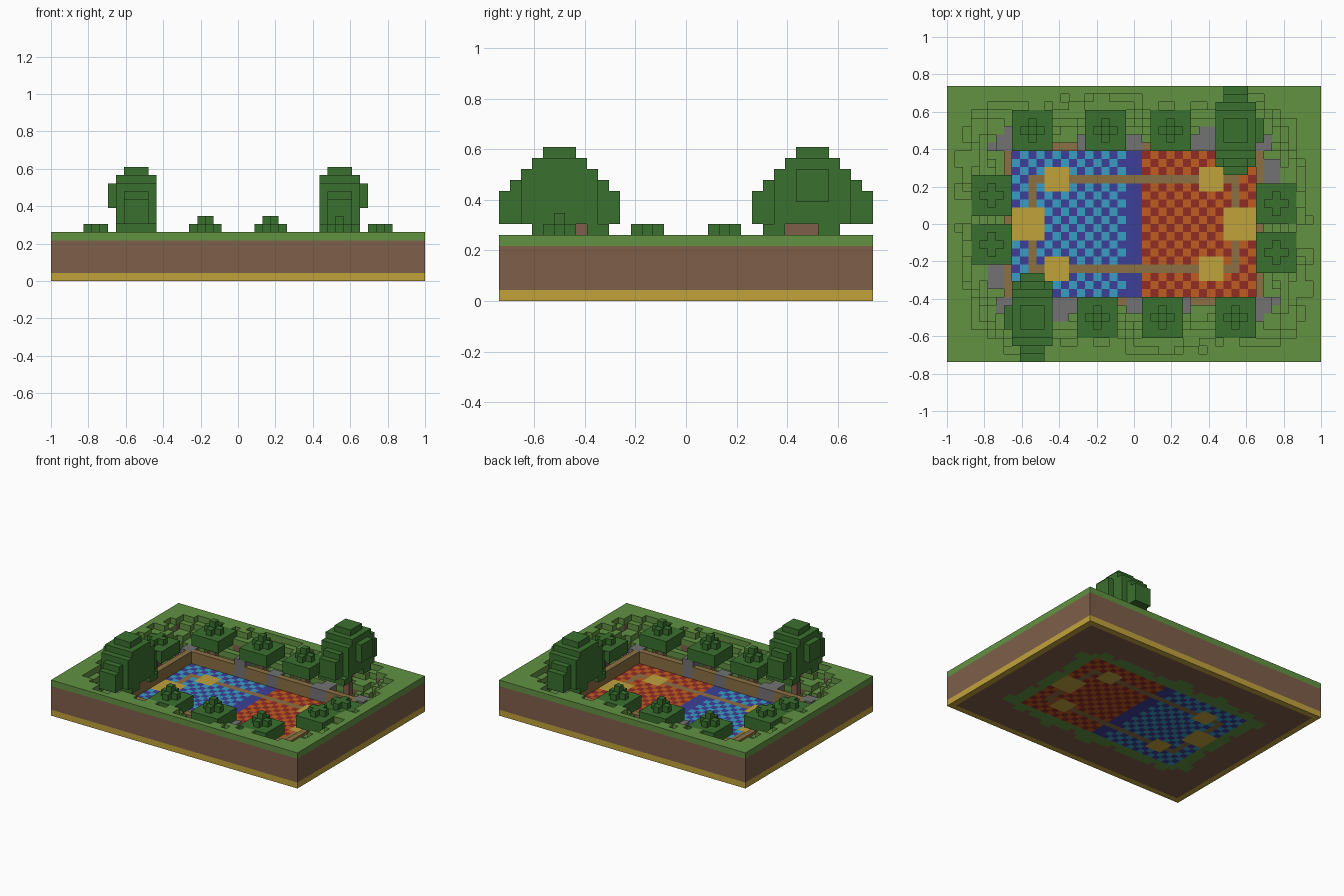
import bpy, bmesh
from mathutils import Vector, noise

cube = bpy.data.objects.get("Cube")
if cube:
    bpy.data.objects.remove(cube, do_unlink=True)

S = 2 / 46                      # block size
HX, HY = 23, 17                 # half size of the land in blocks
CX, CY = 15, 9                  # half size of the court in blocks
RIM = 6                         # blocks up to the rim

COLOURS = {
    "grass": (98, 146, 66), "dirt": (127, 94, 73), "sand": (192, 162, 60),
    "leaf": (58, 112, 46), "light_blue": (60, 156, 196), "dark_blue": (60, 64, 152),
    "orange": (192, 92, 32), "red": (146, 44, 38), "wood": (140, 112, 68),
    "stone": (116, 114, 116),
}


def linear(c):
    c /= 255
    return c / 12.92 if c <= 0.04045 else ((c + 0.055) / 1.055) ** 2.4


MATS = {}
for name, rgb in COLOURS.items():
    m = bpy.data.materials.new(name)
    m.use_nodes = True
    col = [linear(c) for c in rgb] + [1]
    m.diffuse_color = col
    bsdf = m.node_tree.nodes["Principled BSDF"]
    bsdf.inputs["Base Color"].default_value = col
    bsdf.inputs["Roughness"].default_value = 0.9
    MATS[name] = m

blocks = {}                     # (i, j, k) -> (part, colour)


def put(i, j, k, part, colour):
    if -HX <= i < HX and -HY <= j < HY:
        blocks[i, j, k] = (part, colour)


def put_pair(i, j, k, part, colour):
    """Place a block and its half-turn copy."""
    put(i, j, k, part + "_back", colour)
    put(-1 - i, -1 - j, k, part + "_front", colour)


def court_distance(i, j):
    dx = max(0, abs(i + 0.5) + 0.5 - CX)
    dy = max(0, abs(j + 0.5) + 0.5 - CY)
    return (dx * dx + dy * dy) ** 0.5


def ground(i, j):
    """Terraced height of the grass, rising from the court to the rim."""
    d = court_distance(i, j)
    if j < 0:
        i, j = -1 - i, -1 - j
    if d > 7.2:
        return RIM
    wobble = noise.noise(Vector((i * 0.37, j * 0.37, 4.2))) * 2.2
    return max(1, min(RIM, round(d - 1 + wobble))) if d > 2 else 1


# Terraced land
for i in range(-HX, HX):
    for j in range(-HY, HY):
        if court_distance(i, j) == 0:
            continue
        edge = i in (-HX, HX - 1) or j in (-HY, HY - 1)
        top = ground(i, j)
        for k in range(top):
            colour = "grass" if k == top - 1 else "sand" if edge and k == 0 else "dirt"
            put(i, j, k, "land", colour)


# Court floor
def court_colour(i, j):
    x, y = abs(i + 0.5), abs(j + 0.5)
    if (x > 11 and y < 2) or (abs(x - 9.5) < 2 and abs(y - 5.5) < 2):
        return "sand"
    if (y == 5.5 and x < 13) or (x == 12.5 and y < 6):
        return "wood"
    if x < 1:
        return "dark_blue"
    pair = ("light_blue", "dark_blue") if i < 0 else ("orange", "red")
    return pair[(i + j) % 2]


for i in range(-CX, CX):
    for j in range(-CY, CY):
        put(i, j, 0, "court", court_colour(i, j))

# Low wooden wall around the court
for i in range(-CX - 1, CX + 1):
    for j in range(-CY - 1, CY + 1):
        if i in (-CX - 1, CX) or j in (-CY - 1, CY):
            for k in (1, 2):
                put(i, j, k, "court_wall", "wood")

# Rocks: first column, first row, width, depth, height
for x, y, w, d, h in [(-17, 9, 2, 2, 3), (-16, 10, 1, 2, 3), (-19, 9, 2, 1, 2),
                      (-7, 9, 2, 2, 4), (-1, 9, 2, 2, 3), (7, 9, 3, 2, 3),
                      (8, 11, 2, 1, 3), (15, 9, 2, 2, 3), (16, 5, 2, 3, 3)]:
    for i in range(x, x + w):
        for j in range(y, y + d):
            for k in range(1, h):
                put_pair(i, j, k, "rocks", "stone")


def trunk(ci, cj, top, part):
    for di, dj in [(0, 0), (1, 0), (-1, 0), (0, 1), (0, -1)]:
        put_pair(ci + di, cj + dj, 0, part, "dirt")
    for k in range(1, top):
        put_pair(ci, cj, k, part, "dirt")


def small_tree(ci, cj, base, tip, part):
    """Square crown of two layers, a cross and sometimes a tip."""
    trunk(ci, cj, base, part + "_trunk")
    for di in range(-2, 3):
        for dj in range(-2, 3):
            reach = abs(di) + abs(dj)
            height = 4 if reach == 0 and tip else 3 if reach < 2 else 2
            for k in range(height):
                put_pair(ci + di, cj + dj, base + k, part + "_crown", "leaf")


# Small trees around the court
for n, (i, j, base, tip) in enumerate([(-13, 11, 4, True), (-4, 11, 4, True),
                                       (4, 11, 4, True), (-18, 3, 4, False),
                                       (17, 2, 3, False)]):
    small_tree(i, j, base, tip, "small_tree_%d" % (n + 1))

# Big trees: long stepped crown on a bare trunk
TI, TJ = 12, 11
trunk(TI, TJ, 8, "big_tree_trunk")
for k, reach in zip(range(7, 14), (5, 5, 5, 4, 3, 2, 1)):
    for dj in range(-reach, reach + 1):
        half = 1 if abs(dj) > 3 or k == 13 else 2
        for di in range(-half, half + 1):
            if k > 7 or (di, dj) != (0, 0):
                put_pair(TI + di, TJ + dj, k, "big_tree_crown", "leaf")
    if 9 <= k <= 11:
        for dj in (-1, 0, 1):
            put_pair(TI + 3, TJ + dj, k, "big_tree_crown", "leaf")
for di in range(-2, 3):
    for dj in (-4, -3, 1, 2):
        put_pair(TI + di, TJ + dj, 6, "big_tree_crown", "leaf")
for dj in (-2, -1):
    put_pair(TI, TJ + dj, 6, "big_tree_trunk", "dirt")

# One mesh per part, made of the exposed block faces only
SIDES = {
    (1, 0, 0): ((1, 0, 0), (1, 1, 0), (1, 1, 1), (1, 0, 1)),
    (-1, 0, 0): ((0, 0, 0), (0, 0, 1), (0, 1, 1), (0, 1, 0)),
    (0, 1, 0): ((0, 1, 0), (0, 1, 1), (1, 1, 1), (1, 1, 0)),
    (0, -1, 0): ((0, 0, 0), (1, 0, 0), (1, 0, 1), (0, 0, 1)),
    (0, 0, 1): ((0, 0, 1), (1, 0, 1), (1, 1, 1), (0, 1, 1)),
    (0, 0, -1): ((0, 0, 0), (0, 1, 0), (1, 1, 0), (1, 0, 0)),
}
parts = {}
for cell, (part, colour) in blocks.items():
    parts.setdefault(part, []).append((cell, colour))

for part, cells in parts.items():
    bm = bmesh.new()
    names = sorted({colour for _, colour in cells})
    verts = {}
    for cell, colour in cells:
        for side, corners in SIDES.items():
            if tuple(a + b for a, b in zip(cell, side)) in blocks:
                continue
            ring = []
            for c in corners:
                p = tuple(a + b for a, b in zip(cell, c))
                if p not in verts:
                    verts[p] = bm.verts.new(Vector(p) * S)
                ring.append(verts[p])
            bm.faces.new(ring).material_index = names.index(colour)
    if bm.faces:
        mesh = bpy.data.meshes.new(part)
        bm.to_mesh(mesh)
        for n in names:
            mesh.materials.append(MATS[n])
        bpy.context.collection.objects.link(bpy.data.objects.new(part, mesh))
    bm.free()
